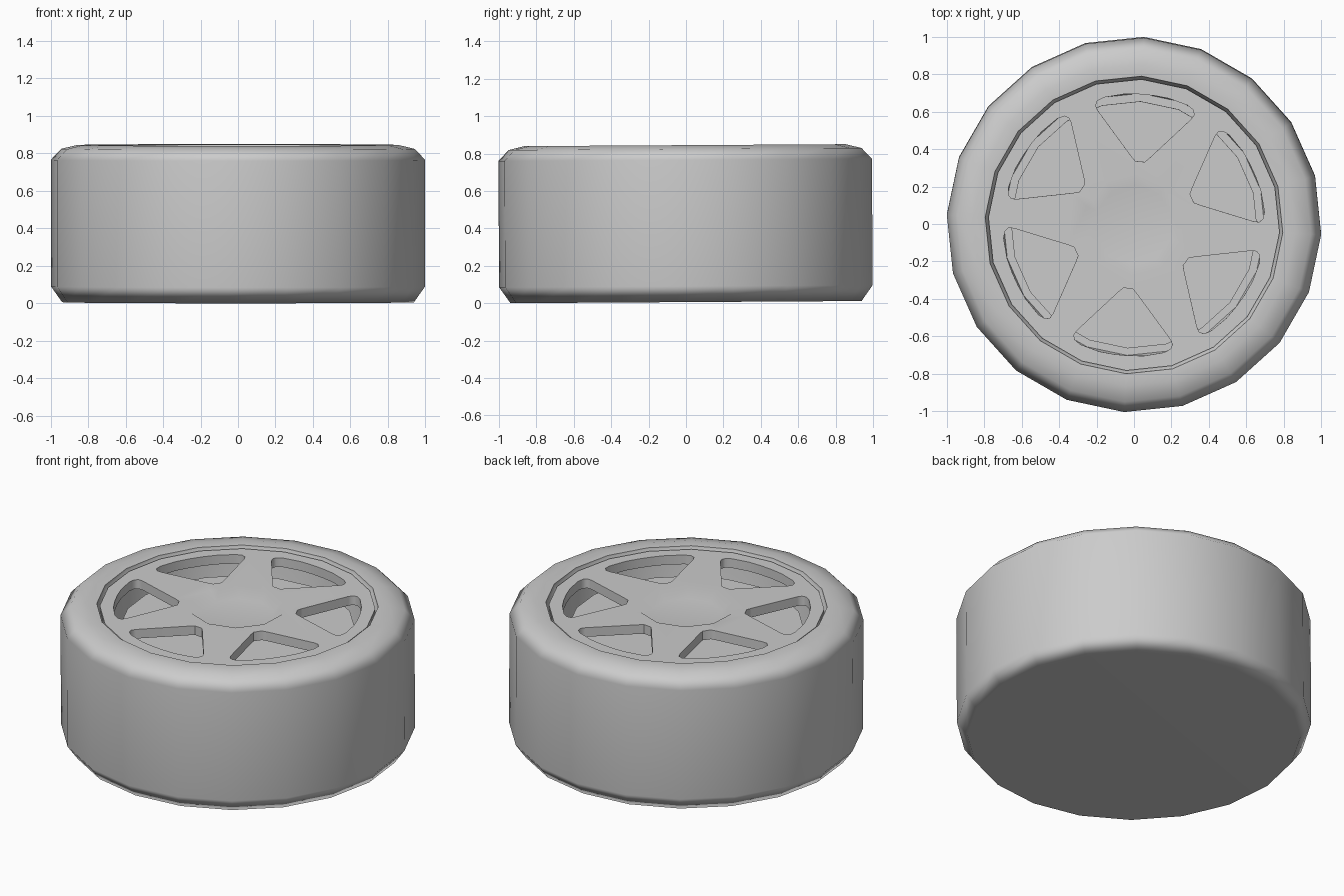
import bpy, bmesh, math
from mathutils import Matrix

if "Cube" in bpy.data.objects:
    bpy.data.objects.remove(bpy.data.objects["Cube"])

PHASE = math.radians(87)
TILT = Matrix.Translation((0, 0, 0.006)) @ Matrix.Rotation(math.radians(0.35), 4, 'X')


def make_object(name, bm):
    bmesh.ops.recalc_face_normals(bm, faces=bm.faces[:])
    mesh = bpy.data.meshes.new(name)
    bm.to_mesh(mesh)
    bm.free()
    ob = bpy.data.objects.new(name, mesh)
    bpy.context.collection.objects.link(ob)
    return ob


def lathe(name, profile, sides):
    """Revolve (radius, z) points; first and last rings are capped."""
    bm = bmesh.new()
    rings = []
    for r, z in profile:
        rings.append([bm.verts.new((r * math.cos(PHASE + math.tau * i / sides),
                                    r * math.sin(PHASE + math.tau * i / sides), z))
                      for i in range(sides)])
    for a, b in zip(rings, rings[1:]):
        for i in range(sides):
            j = (i + 1) % sides
            bm.faces.new((a[i], a[j], b[j], b[i]))
    bm.faces.new(rings[0])
    bm.faces.new(rings[-1])
    return make_object(name, bm)


def smooth(ob, angle):
    bpy.ops.object.select_all(action='DESELECT')
    ob.select_set(True)
    bpy.context.view_layer.objects.active = ob
    bpy.ops.object.shade_smooth_by_angle(angle=math.radians(angle))


# Tyre with closed back and a deep barrel inside
tyre = lathe("tyre", [(0.94, 0), (1.0, 0.085), (1.0, 0.76), (0.945, 0.818),
                      (0.86, 0.839), (0.795, 0.836), (0.79, 0.81), (0.775, 0.80),
                      (0.775, 0.76), (0.74, 0.45), (0.70, 0.30)], 20)

# Brake disc seen behind the spokes
disc = lathe("brake_disc", [(0.66, 0.60), (0.66, 0.71)], 20)

# Wheel face plate
face = lathe("wheel_face", [(0.778, 0.765), (0.778, 0.822)], 20)

# Six rounded window cutters
half = [(0.34, 0.025), (0.365, 0.05), (0.59, 0.25), (0.615, 0.264),
        (0.64, 0.257), (0.662, 0.225), (0.69, 0.12), (0.697, 0.04)]
outline = half + [(u, -v) for u, v in reversed(half)]
bm = bmesh.new()
for k in range(6):
    a = math.radians(84.6 + 60 * k)
    c, s = math.cos(a), math.sin(a)
    f = bm.faces.new([bm.verts.new((u * c - v * s, u * s + v * c, 0.73))
                      for u, v in outline])
    top = bmesh.ops.extrude_face_region(bm, geom=[f])["geom"]
    bmesh.ops.translate(bm, vec=(0, 0, 0.15),
                        verts=[g for g in top if isinstance(g, bmesh.types.BMVert)])
windows = make_object("window_cutter", bm)

# Ten-sided hub recess cutter
hub = lathe("hub_cutter", [(0.212, 0.776), (0.27, 0.822), (0.27, 0.86)], 10)

for cutter in (windows, hub):
    mod = face.modifiers.new(cutter.name, 'BOOLEAN')
    mod.operation = 'DIFFERENCE'
    mod.solver = 'EXACT'
    mod.object = cutter
    bpy.context.view_layer.objects.active = face
    bpy.ops.object.modifier_apply(modifier=mod.name)
for cutter in (windows, hub):
    bpy.data.objects.remove(cutter)

# Shading and the slight tilt of the whole wheel
for ob, angle in ((tyre, 60), (disc, 30), (face, 45)):
    smooth(ob, angle)
    ob.matrix_world = TILT
    wn = ob.modifiers.new("weighted_normals", 'WEIGHTED_NORMAL')
    wn.keep_sharp = True
